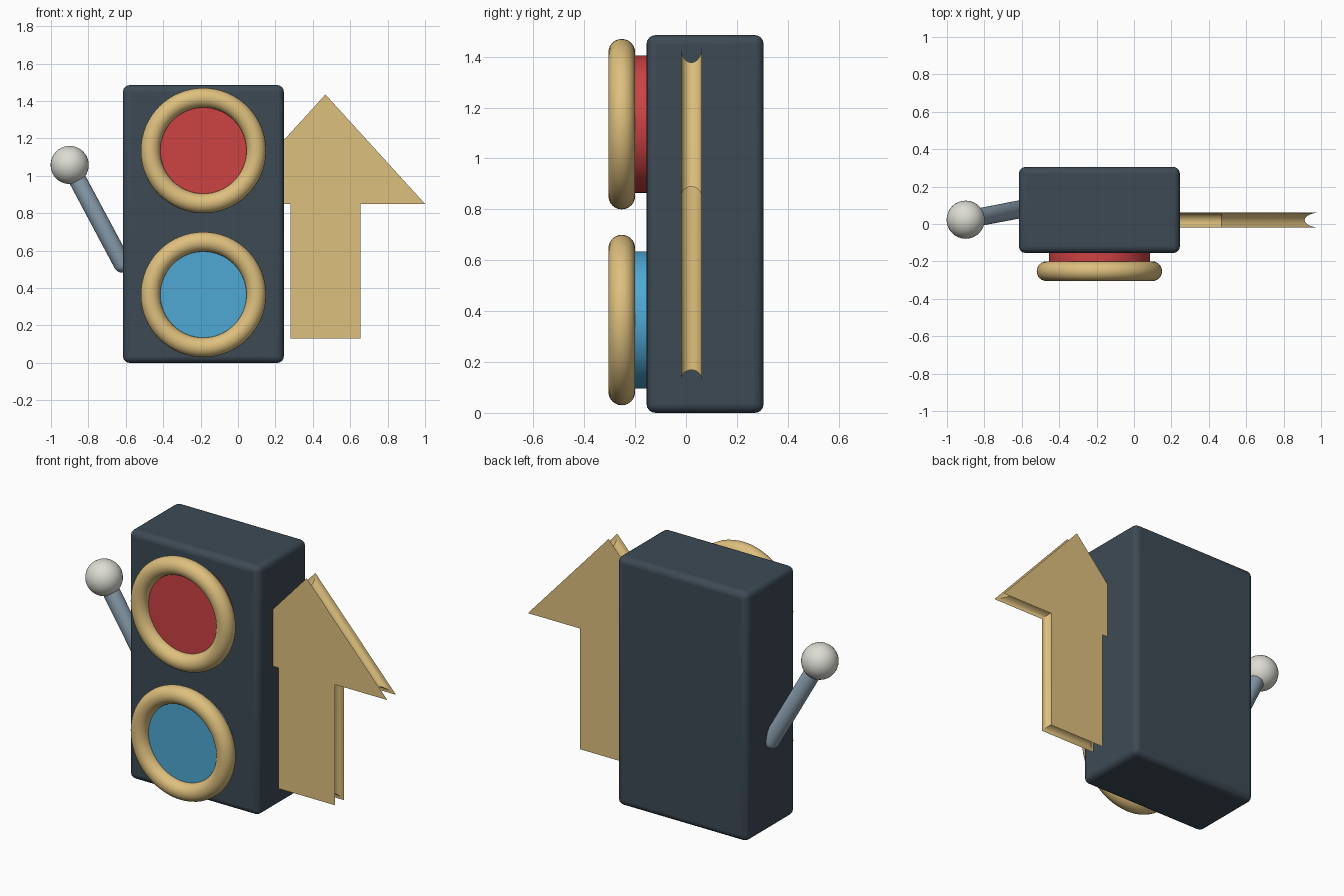
import bpy, bmesh, math
from mathutils import Vector

if "Cube" in bpy.data.objects:
    bpy.data.objects.remove(bpy.data.objects["Cube"])


def material(name, r, g, b):
    lin = lambda c: ((c / 255 + 0.055) / 1.055) ** 2.4
    m = bpy.data.materials.new(name)
    m.diffuse_color = (lin(r), lin(g), lin(b), 1)
    m.use_nodes = True
    m.node_tree.nodes["Principled BSDF"].inputs["Base Color"].default_value = m.diffuse_color
    return m


SLATE = material("dark slate", 61, 74, 85)
GOLD = material("gold", 222, 192, 126)
RED = material("red", 205, 66, 68)
BLUE = material("blue", 79, 168, 212)
STEEL = material("steel blue", 140, 160, 176)
PALE = material("pale grey", 220, 220, 212)


def finish(obj, name, mat, angle=None):
    obj.name = name
    obj.data.materials.append(mat)
    if angle:
        bpy.ops.object.select_all(action='DESELECT')
        obj.select_set(True)
        bpy.context.view_layer.objects.active = obj
        bpy.ops.object.shade_smooth_by_angle(angle=math.radians(angle))
    return obj


# Box body with rounded edges
bpy.ops.mesh.primitive_cube_add(size=1, location=(-0.185, 0.075, 0.7425))
body = bpy.context.object
body.scale = (0.86, 0.46, 1.485)
bpy.ops.object.transform_apply(location=False, rotation=False, scale=True)
bevel = body.modifiers.new("rounded edges", 'BEVEL')
bevel.width = 0.035
bevel.segments = 4
finish(body, "body", SLATE, 40)

# Two lamps: a coloured disc inside a gold ring
for label, z, mat in (("upper", 1.135, RED), ("lower", 0.365, BLUE)):
    bpy.ops.mesh.primitive_cylinder_add(
        vertices=64, radius=0.27, depth=0.15,
        location=(-0.185, -0.175, z), rotation=(math.pi / 2, 0, 0))
    finish(bpy.context.object, label + "_lamp", mat, 40)
    bpy.ops.mesh.primitive_torus_add(
        major_segments=64, minor_segments=24, major_radius=0.2825,
        minor_radius=0.0525, location=(-0.185, -0.2525, z),
        rotation=(math.pi / 2, 0, 0))
    finish(bpy.context.object, label + "_ring", GOLD, 60)

# Lever: a round-ended rod with a ball knob
knob_pos = Vector((-0.9, 0.023, 1.058))
foot_pos = Vector((-0.618, 0.077, 0.53))
axis = knob_pos - foot_pos
ROD_R = 0.048
bpy.ops.mesh.primitive_uv_sphere_add(segments=32, ring_count=16, radius=ROD_R)
rod = bpy.context.object
for v in rod.data.vertices:      # stretch the upper half into a capsule
    if v.co.z > 0.001:
        v.co.z += axis.length
rod.location = foot_pos
rod.rotation_euler = axis.to_track_quat('Z', 'Y').to_euler()
finish(rod, "lever_rod", STEEL, 60)
bpy.ops.mesh.primitive_uv_sphere_add(segments=32, ring_count=20, radius=0.102,
                                     location=knob_pos)
finish(bpy.context.object, "lever_knob", PALE, 60)

# Arrow sign with a hollow groove running round its edge
CX, Y_MID, HALF = 0.4675, 0.021, 0.041
right = [(0, 1.435), (0.5325, 0.85), (0.1875, 0.85), (0.1875, 0.13)]
outline = [Vector((CX + x, z)) for x, z in right]
outline += [Vector((CX - x, z)) for x, z in reversed(right[1:])]


def inset(points, d):
    """Move every edge of a clockwise outline inward by d."""
    result = []
    for i, p in enumerate(points):
        a = (p - points[i - 1]).normalized()
        b = (points[(i + 1) % len(points)] - p).normalized()
        na, nb = Vector((a.y, -a.x)), Vector((b.y, -b.x))
        result.append(p + (na + nb) * d / (1 + na.dot(nb)))
    return result


bm = bmesh.new()
STEPS = 10
loops = []
for k in range(STEPS + 1):
    t = math.pi * k / STEPS
    y = Y_MID - HALF * math.cos(t)
    loops.append([bm.verts.new((p.x, y, p.y))
                  for p in inset(outline, 0.039 * math.sin(t))])
n = len(outline)
for low, high in zip(loops, loops[1:]):
    for i in range(n):
        j = (i + 1) % n
        bm.faces.new((low[i], low[j], high[j], high[i]))
bm.faces.new(loops[0])
bm.faces.new(loops[-1][::-1])
bmesh.ops.recalc_face_normals(bm, faces=bm.faces)
mesh = bpy.data.meshes.new("arrow")
bm.to_mesh(mesh)
bm.free()
arrow = bpy.data.objects.new("arrow", mesh)
bpy.context.collection.objects.link(arrow)
finish(arrow, "arrow", GOLD, 30)
